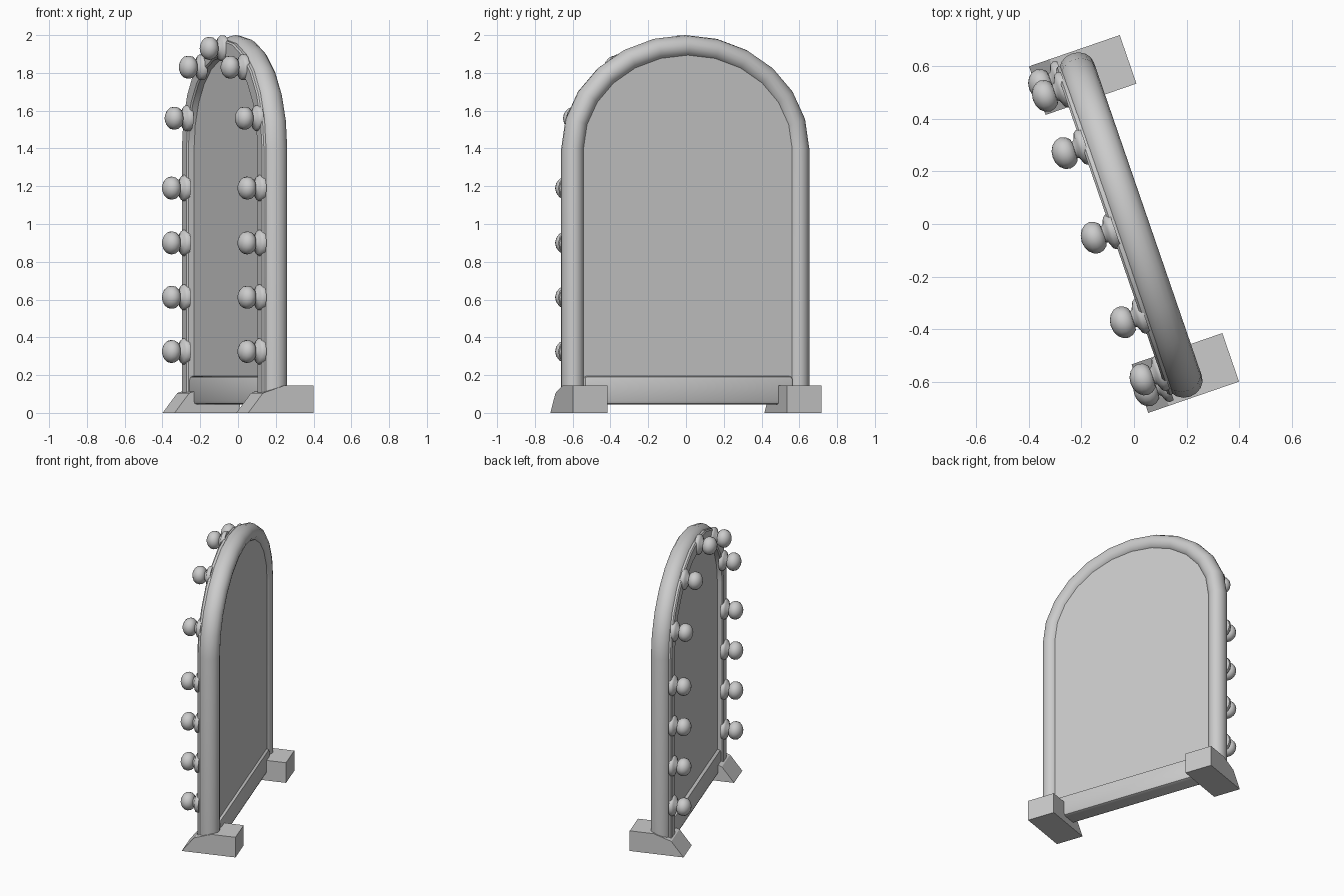
import bpy, bmesh
from math import sin, cos, pi, radians
from mathutils import Matrix

old = bpy.data.objects.get("Cube")
if old:
    bpy.data.objects.remove(old, do_unlink=True)

grey = bpy.data.materials.new("plain grey")
grey.use_nodes = True
COLOUR = (0.6, 0.6, 0.6, 1)
grey.diffuse_color = COLOUR
grey.node_tree.nodes["Principled BSDF"].inputs["Base Color"].default_value = COLOUR

# Everything is built facing -y, then turned about the vertical
TURN = Matrix.Rotation(radians(-71), 4, 'Z')
HALF, RISE, SPRING, SEGMENTS = 0.63, 0.54, 1.40, 12


def finish(name, bm, smooth=None):
    bmesh.ops.recalc_face_normals(bm, faces=bm.faces)
    bm.transform(TURN)
    mesh = bpy.data.meshes.new(name)
    bm.to_mesh(mesh)
    bm.free()
    mesh.materials.append(grey)
    obj = bpy.data.objects.new(name, mesh)
    bpy.context.collection.objects.link(obj)
    if smooth:
        bpy.ops.object.select_all(action='DESELECT')
        obj.select_set(True)
        bpy.context.view_layer.objects.active = obj
        bpy.ops.object.shade_smooth_by_angle(angle=radians(smooth))
    return obj


def arch_path(half, rise, foot):
    """Points and outward normals of an arch standing on two legs."""
    path = [((half, foot), (1, 0))]
    for i in range(SEGMENTS + 1):
        a = pi * i / SEGMENTS
        nx, nz = cos(a) * rise, sin(a) * half
        length = (nx * nx + nz * nz) ** 0.5
        path.append(((half * cos(a), SPRING + rise * sin(a)), (nx / length, nz / length)))
    path.append(((-half, foot), (-1, 0)))
    return path


def sweep(name, path, section, smooth):
    bm = bmesh.new()
    rings = [[bm.verts.new((px + nx * o, y, pz + nz * o)) for o, y in section]
             for (px, pz), (nx, nz) in path]
    count = len(section)
    for a, b in zip(rings, rings[1:]):
        for i in range(count):
            j = (i + 1) % count
            bm.faces.new((a[i], a[j], b[j], b[i]))
    bm.faces.new(rings[0])
    bm.faces.new(rings[-1])
    finish(name, bm, smooth)


def prism(name, outline, depth, place, smooth=None):
    """Extrude a flat outline by a depth vector."""
    bm = bmesh.new()
    face = bm.faces.new([bm.verts.new(place(p)) for p in outline])
    new = bmesh.ops.extrude_face_region(bm, geom=[face])["geom"]
    bmesh.ops.translate(bm, vec=depth, verts=[v for v in new if isinstance(v, bmesh.types.BMVert)])
    finish(name, bm, smooth)


# Rounded frame and the flat strip that carries the bulbs
oval = [(0.06 * cos(2 * pi * i / 16), -0.012 + 0.068 * sin(2 * pi * i / 16)) for i in range(16)]
sweep("arched_frame", arch_path(HALF, RISE, 0.10), oval, 50)
strip = [(-0.045, -0.04), (0.045, -0.04), (0.045, -0.082), (0.037, -0.09), (-0.037, -0.09), (-0.045, -0.082)]
sweep("bulb_strip", arch_path(HALF - 0.016, RISE - 0.01, 0.10), strip, 35)

# Mirror panel
prism("mirror_panel", [p for p, n in arch_path(HALF - 0.02, RISE - 0.02, 0.12)],
      (0, 0.08, 0), lambda p: (p[0], -0.05, p[1]))

# Bottom rail
bm = bmesh.new()
bmesh.ops.create_cube(bm, size=1, matrix=Matrix.Translation((0, -0.012, 0.12)) @ Matrix.Diagonal((1.17, 0.126, 0.15, 1)))
bmesh.ops.bevel(bm, geom=bm.edges[:], offset=0.018, segments=2, affect='EDGES', profile=0.5)
finish("bottom_rail", bm, 40)

# Feet with a sloping toe
foot = [(-0.1825, 0), (-0.10, 0.105), (0.02, 0.145), (0.1825, 0.145), (0.1825, 0)]
for side, label in ((1, "right"), (-1, "left")):
    prism(label + "_foot", foot, (0.195, 0, 0), lambda p: (side * 0.599 - 0.0975, p[0], p[1]))

# Bulbs, each turned as one profile of radius and distance forward
lamp = [(0.068, 0.075), (0.070, 0.092), (0.062, 0.104), (0.036, 0.114), (0.032, 0.122)]
lamp += [(0.062 * sin(t * pi / 8), 0.160 - 0.05 * cos(t * pi / 8)) for t in range(2, 8)]


def bulb(name, x, z, sides=14):
    bm = bmesh.new()
    rings = [[bm.verts.new((x + r * cos(2 * pi * i / sides), -d, z + r * sin(2 * pi * i / sides)))
              for i in range(sides)] for r, d in lamp]
    tip = bm.verts.new((x, -0.21, z))
    for i in range(sides):
        j = (i + 1) % sides
        for a, b in zip(rings, rings[1:]):
            bm.faces.new((a[i], a[j], b[j], b[i]))
        bm.faces.new((rings[-1][i], rings[-1][j], tip))
    bm.faces.new(rings[0])
    finish(name, bm, 50)


spots = [(0.614, 0.325), (0.614, 0.612), (0.614, 0.90), (0.614, 1.19), (0.57, 1.56), (0.34, 1.83)]
for n, (x, z) in enumerate(spots, 1):
    bulb(f"right_bulb_{n}", x, z)
    bulb(f"left_bulb_{n}", -x, z)
bulb("top_bulb", 0, 1.93)
